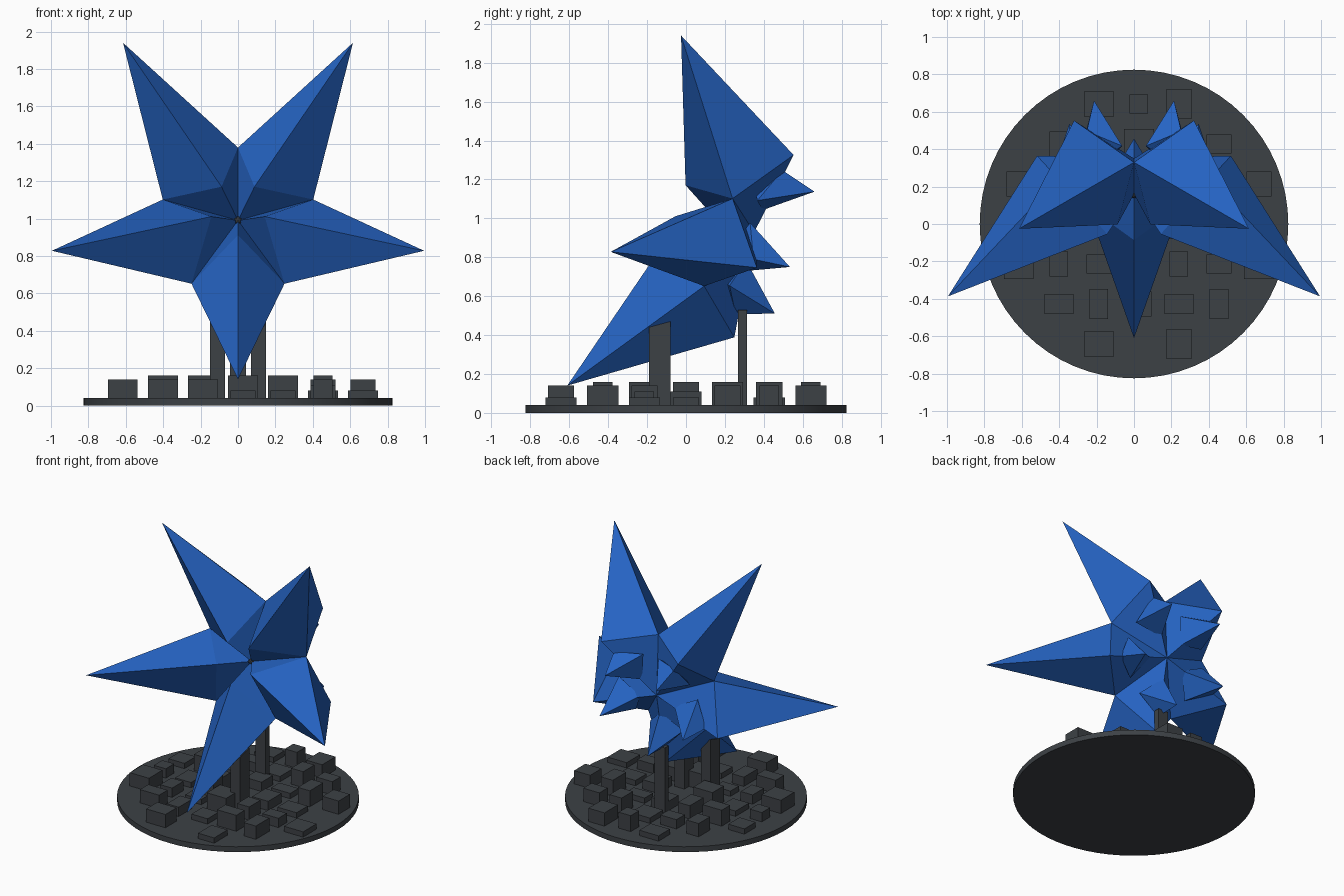
import bpy, bmesh, math
from mathutils import Vector

if "Cube" in bpy.data.objects:
    bpy.data.objects.remove(bpy.data.objects["Cube"])


def material(name, rgb):
    m = bpy.data.materials.new(name)
    m.diffuse_color = (*rgb, 1)
    m.use_nodes = True
    m.node_tree.nodes["Principled BSDF"].inputs["Base Color"].default_value = m.diffuse_color
    return m


BLUE = material("star_blue", (0.019, 0.127, 0.55))
GREY = material("slate_grey", (0.046, 0.053, 0.060))
DARK = material("hub_grey", (0.030, 0.033, 0.037))


def make_object(name, bm, mat):
    bmesh.ops.recalc_face_normals(bm, faces=bm.faces)
    mesh = bpy.data.meshes.new(name)
    bm.to_mesh(mesh)
    bm.free()
    mesh.materials.append(mat)
    ob = bpy.data.objects.new(name, mesh)
    bpy.context.collection.objects.link(ob)
    return ob


def add_box(bm, x, y, z0, z1, w, d):
    verts = bmesh.ops.create_cube(bm, size=1)["verts"]
    for v in verts:
        v.co = (x + v.co.x * w, y + v.co.y * d, z0 + (v.co.z + 0.5) * (z1 - z0))
    return verts


# Star frame: leans 18 degrees, hub as origin
HUB = Vector((0, 0.16, 0.99))
LEAN = math.radians(18)
UP = Vector((0, math.sin(LEAN), math.cos(LEAN)))
OUT = Vector((0, -math.cos(LEAN), math.sin(LEAN)))


def star_point(radius, degrees, depth, side=0):
    a = math.radians(degrees)
    x = radius * math.sin(a) + side * math.cos(a)
    u = radius * math.cos(a) - side * math.sin(a)
    return HUB + Vector((x, 0, 0)) + UP * u + OUT * depth


def add_faces(bm, pts, faces):
    vs = [bm.verts.new(p) for p in pts]
    for f in faces:
        bm.faces.new([vs[i] for i in f])


# Faceted star: five arms with a front ridge and a back corner
bm = bmesh.new()
for k in range(5):
    a = 36 + 72 * k
    add_faces(bm, [
        star_point(1.046, a, 0.47),         # 0 tip
        star_point(0.15, a, 0.21),          # 1 front ridge bend
        star_point(0.423, a - 36, -0.041),  # 2 valley
        star_point(0.423, a + 36, -0.041),  # 3 valley
        star_point(0.545, a, -0.27),        # 4 back corner
        star_point(0, 0, 0),                # 5 front hub
        star_point(0, 0, -0.20),            # 6 back hub
    ], [(0, 1, 2), (0, 3, 1), (1, 5, 2), (1, 3, 5),
        (0, 2, 4), (0, 4, 3), (4, 2, 6), (4, 6, 3)])
bmesh.ops.remove_doubles(bm, verts=bm.verts, dist=0.0005)
make_object("star", bm, BLUE)

# Small pyramid spikes on the back of each arm
bm = bmesh.new()
for k in range(5):
    a = 36 + 72 * k
    add_faces(bm, [
        star_point(0.364, a, -0.43),
        star_point(0.15, a, -0.205),
        star_point(0.30, a, -0.165, 0.14),
        star_point(0.43, a, -0.24),
        star_point(0.30, a, -0.165, -0.14),
        star_point(0.29, a, -0.12),
    ], [(0, 1, 2), (0, 2, 3), (0, 3, 4), (0, 4, 1),
        (5, 2, 1), (5, 3, 2), (5, 4, 3), (5, 1, 4)])
make_object("back_spikes", bm, BLUE)

# Hub stud
bm = bmesh.new()
bmesh.ops.create_icosphere(bm, subdivisions=2, radius=0.022)
bmesh.ops.translate(bm, verts=bm.verts, vec=HUB)
make_object("hub_stud", bm, DARK)

# Round base
bm = bmesh.new()
bmesh.ops.create_cone(bm, cap_ends=True, segments=64, radius1=0.825, radius2=0.825, depth=0.04)
bmesh.ops.translate(bm, verts=bm.verts, vec=(0, 0, 0.02))
base = make_object("base_disc", bm, GREY)
bpy.context.view_layer.objects.active = base
base.select_set(True)
bpy.ops.object.shade_smooth_by_angle()

# Three support pillars, the front pair with sloped tops
for name, x, y, w, d, top, rise in (("front_pillar_left", -0.11, -0.135, 0.08, 0.11, 0.455, 0.015),
                                    ("front_pillar_right", 0.11, -0.135, 0.08, 0.11, 0.455, 0.015),
                                    ("back_pillar", 0, 0.29, 0.085, 0.045, 0.53, 0)):
    bm = bmesh.new()
    for v in add_box(bm, x, y, 0.03, top, w, d):
        if v.co.z > 0.2:
            v.co.z += rise if v.co.y > y else -rise
    make_object(name, bm, GREY)

# City blocks on a grid, sizes cycling along the diagonals
WIDTHS = (0.16, 0.10, 0.134)
DEPTHS = (0.10, 0.16, 0.134)
TOPS = (0.08, 0.16, 0.14, 0.11)
bm = bmesh.new()
for i in range(7):
    for j in range(7):
        x, y = 0.026 + 0.214 * (i - 3), 0.214 * (j - 3)
        if math.hypot(x, y) > 0.72 or (i, j) in ((3, 0), (3, 3), (6, 3)):
            continue
        add_box(bm, x, y, 0.035, TOPS[(i + j) % 4],
                WIDTHS[(i + j - 2) % 3], DEPTHS[(i - j) % 3])
make_object("city_blocks", bm, GREY)
